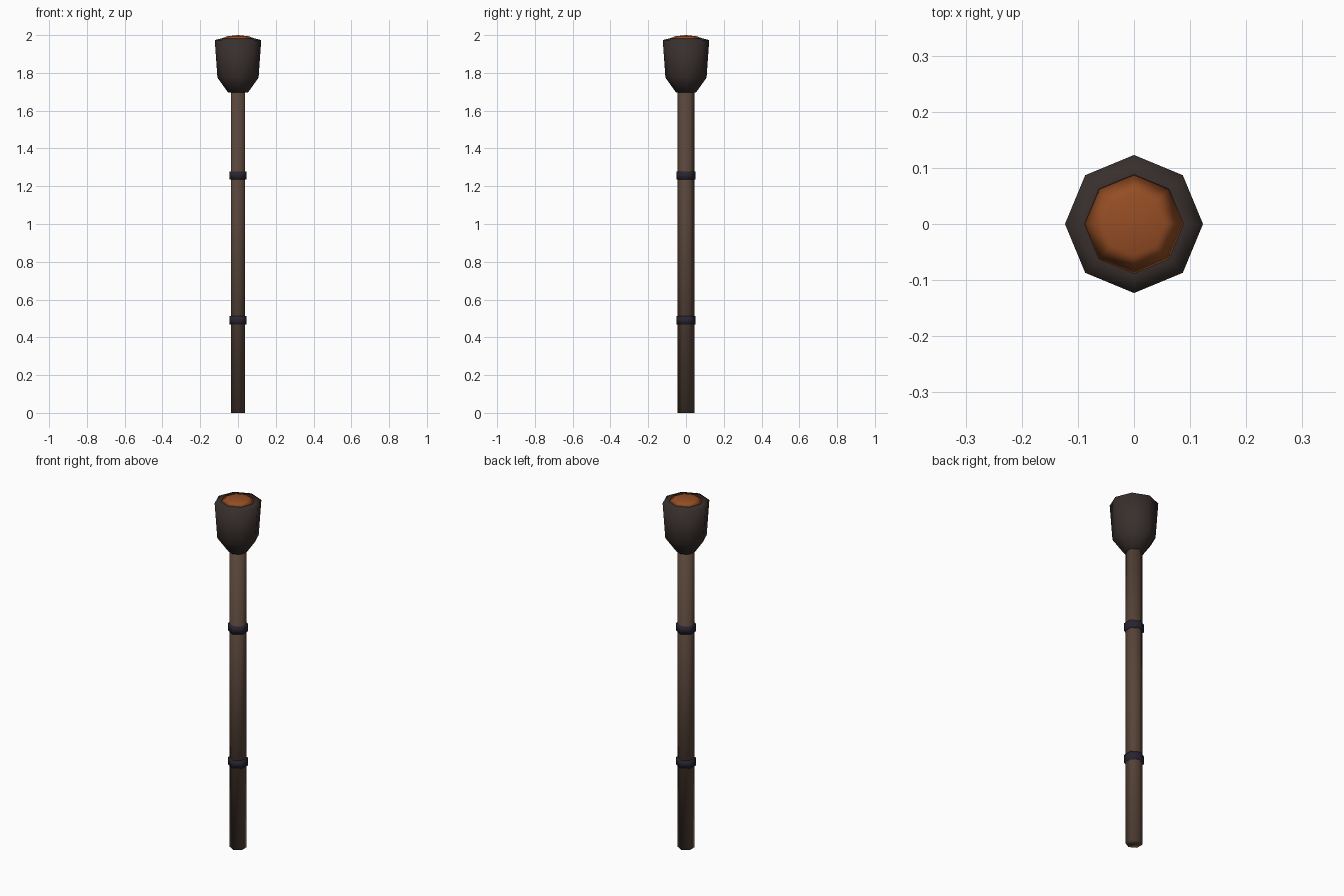
import bpy, bmesh, math

if "Cube" in bpy.data.objects:
    bpy.data.objects.remove(bpy.data.objects["Cube"])


def material(name, rgb):
    m = bpy.data.materials.new(name)
    m.diffuse_color = (*rgb, 1)
    m.use_nodes = True
    m.node_tree.nodes["Principled BSDF"].inputs["Base Color"].default_value = m.diffuse_color
    return m


def lathe(name, profile, sides, mat, start=0.0):
    """Closed solid from (radius, z) points, bottom to top; radius 0 makes a tip."""
    bm = bmesh.new()
    rings = []
    for r, z in profile:
        n = sides if r else 1
        rings.append([bm.verts.new((r * math.cos(start + math.tau * i / sides),
                                    r * math.sin(start + math.tau * i / sides), z))
                      for i in range(n)])
    for a, b in zip(rings, rings[1:]):
        for i in range(sides):
            j = (i + 1) % sides
            if len(b) == 1:
                bm.faces.new((a[i], a[j], b[0]))
            else:
                bm.faces.new((a[i], a[j], b[j], b[i]))
    bm.faces.new(rings[0][::-1])
    if len(rings[-1]) > 1:
        bm.faces.new(rings[-1])
    bmesh.ops.recalc_face_normals(bm, faces=bm.faces)
    for f in bm.faces:
        f.smooth = True
    mesh = bpy.data.meshes.new(name)
    bm.to_mesh(mesh)
    bm.free()
    mesh.materials.append(mat)
    ob = bpy.data.objects.new(name, mesh)
    bpy.context.collection.objects.link(ob)
    return ob


wood = material("wood", (0.095, 0.058, 0.040))
char = material("charred_wrap", (0.040, 0.029, 0.026))
iron = material("dark_band", (0.022, 0.018, 0.030))
ember = material("ember", (0.30, 0.075, 0.018))

# Hexagonal shaft with corners on the y axis
lathe("shaft", [(0.044, 0), (0.044, 1.72)], 6, wood, math.pi / 2)

# Two binding bands
for label, z in (("lower", 0.49), ("upper", 1.257)):
    lathe(label + "_band", [(0.051, z - 0.022), (0.051, z + 0.022)], 6, iron, math.pi / 2)

# Octagonal torch head with a sloping rim
lathe("head", [(0.052, 1.695), (0.109, 1.775), (0.123, 1.974), (0.091, 1.982)], 8, char)

# Shallow ember dome on top
lathe("ember_dome", [(0.091, 1.981), (0.055, 1.994), (0, 2.0)], 8, ember)
